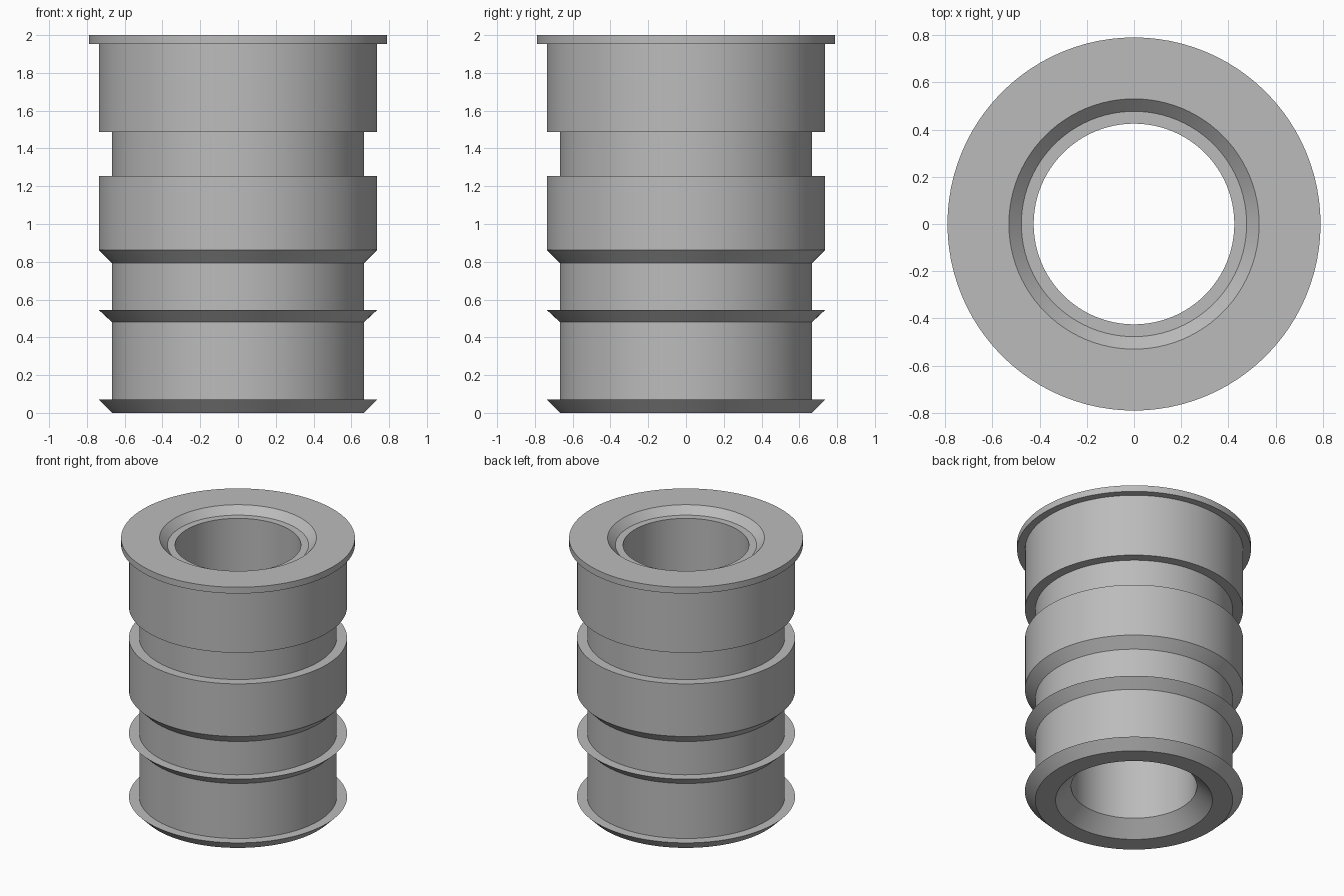
import bpy
import bmesh
import math

cube = bpy.data.objects.get("Cube")
if cube:
    bpy.data.objects.remove(cube, do_unlink=True)

SEGMENTS = 96
BODY, RIB, FLANGE = 0.667, 0.737, 0.79   # outer radii
BORE, SEAT, MOUTH = 0.425, 0.477, 0.53   # inner radii

# Closed cross-section as (radius, height), from the base up the outside and down the bore
profile = [
    (BODY, 0), (RIB, 0.07), (BODY, 0.07),            # bottom barb
    (BODY, 0.48), (RIB, 0.545), (BODY, 0.545),       # middle barb
    (BODY, 0.793), (RIB, 0.863), (RIB, 1.255),       # wide band
    (BODY, 1.255), (BODY, 1.487),                    # groove
    (RIB, 1.487), (RIB, 1.953),                      # upper band
    (FLANGE, 1.953), (FLANGE, 2),                    # top flange
    (MOUTH, 2), (SEAT, 1.947), (BORE, 1.947),        # chamfered mouth and ledge
    (BORE, 0.105), (MOUTH, 0),                       # bore and flared base
]


def make_material(name, color):
    mat = bpy.data.materials.new(name)
    mat.use_nodes = True
    mat.diffuse_color = color
    mat.node_tree.nodes["Principled BSDF"].inputs["Base Color"].default_value = color
    return mat


def lathe(name, points, mat):
    bm = bmesh.new()
    rings = []
    for r, z in points:
        angles = [math.tau * i / SEGMENTS for i in range(SEGMENTS)]
        rings.append([bm.verts.new((r * math.cos(a), r * math.sin(a), z)) for a in angles])
    for k, low in enumerate(rings):
        high = rings[(k + 1) % len(rings)]
        for i in range(SEGMENTS):
            j = (i + 1) % SEGMENTS
            bm.faces.new((low[i], low[j], high[j], high[i]))
    bmesh.ops.recalc_face_normals(bm, faces=bm.faces)
    mesh = bpy.data.meshes.new(name)
    bm.to_mesh(mesh)
    bm.free()
    mesh.materials.append(mat)
    obj = bpy.data.objects.new(name, mesh)
    bpy.context.collection.objects.link(obj)
    bpy.ops.object.select_all(action="DESELECT")
    obj.select_set(True)
    bpy.context.view_layer.objects.active = obj
    bpy.ops.object.shade_smooth_by_angle(angle=math.radians(30))
    return obj


gray = make_material("plain gray", (0.5, 0.5, 0.5, 1))
lathe("ribbed_sleeve", profile, gray)
